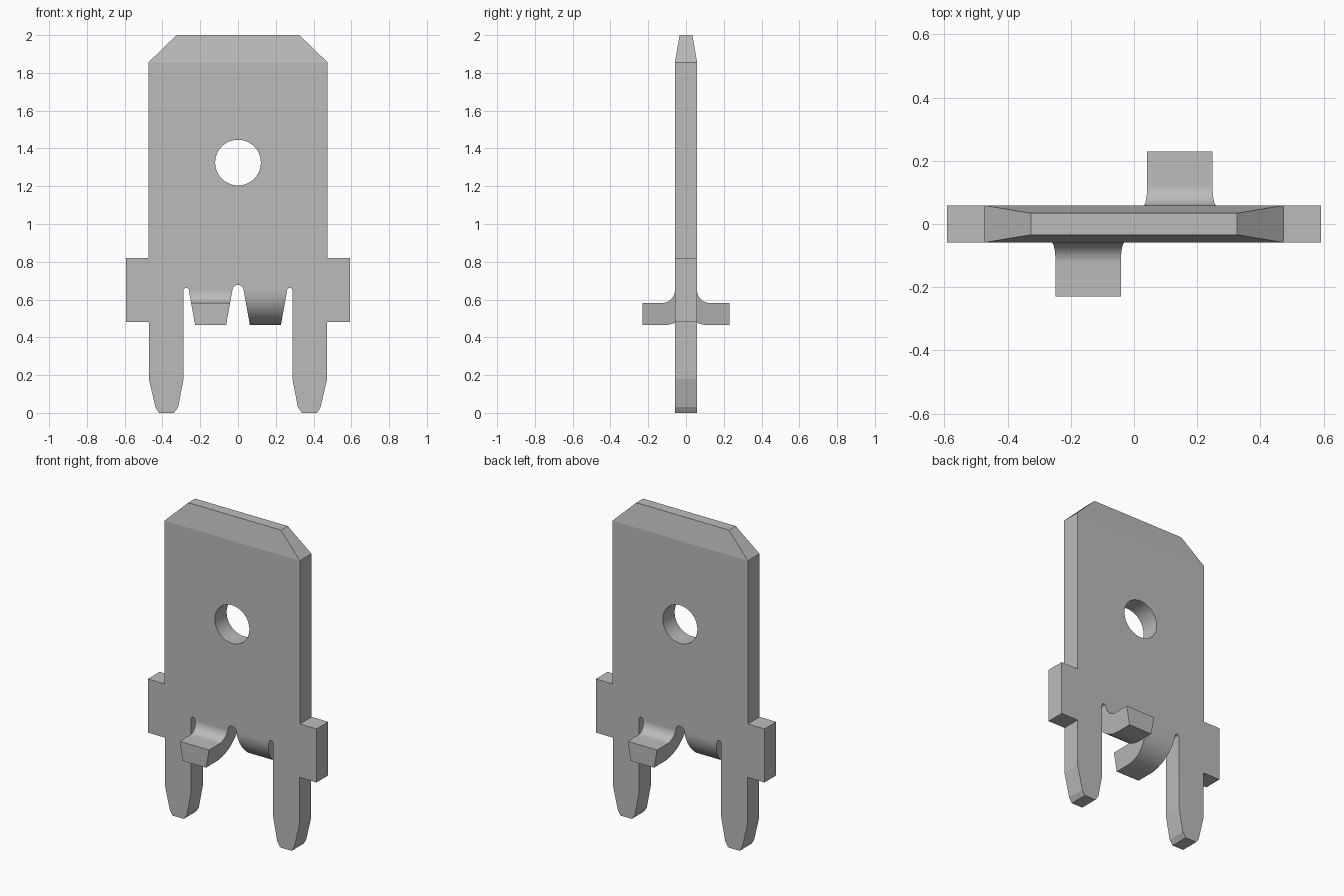
import bpy
import bmesh
import math
from mathutils import Matrix, Vector

cube = bpy.data.objects.get("Cube")
if cube:
    bpy.data.objects.remove(cube, do_unlink=True)

HALF_T = 0.059      # half sheet thickness
BEND_Z = 0.648      # height where the bent feet leave the plate
SHOULDER_Z = 1.855  # height where the lead-in taper starts
BEND_R = 0.066      # inner bend radius
FOOT_Y = 0.23       # reach of the bent feet


def arc(cx, cz, r, start, end, n):
    """Points on an arc in the xz plane, angles in degrees."""
    angles = [math.radians(start + (end - start) * i / n) for i in range(n + 1)]
    return [(cx + r * math.cos(a), cz + r * math.sin(a)) for a in angles]


def add_loop(bm, points):
    verts = [bm.verts.new((x, -HALF_T, z)) for x, z in points]
    return [bm.edges.new((v, verts[(i + 1) % len(verts)])) for i, v in enumerate(verts)]


def extrude_face(bm, face):
    """Extrude one face of the solid and return the new cap."""
    geom = bmesh.ops.extrude_face_region(bm, geom=[face])["geom"]
    if face.is_valid:
        bm.faces.remove(face)
    return next(g for g in geom if isinstance(g, bmesh.types.BMFace))


def flat_face_at(bm, z, x_sign=0):
    """Horizontal face at height z, on the given side of x = 0."""
    return next(f for f in bm.faces
                if all(abs(v.co.z - z) < 1e-4 for v in f.verts)
                and f.calc_center_median().x * x_sign >= 0)


# Half outline: centre slot, side slot, leg, shoulder, blade edge
half = arc(0, BEND_Z, 0.03, 90, 0, 8)
half += arc(0.274, BEND_Z, 0.014, 180, 0, 12)
half += [(0.288, 0.18), (0.317, 0.03), (0.339, 0), (0.418, 0), (0.437, 0.03),
         (0.472, 0.18), (0.472, 0.48), (0.592, 0.48), (0.592, 0.82),
         (0.475, 0.82), (0.475, SHOULDER_Z)]
outline = half + [(-x, z) for x, z in reversed(half[1:])]

# Sheet plate with a round hole
bm = bmesh.new()
edges = add_loop(bm, outline) + add_loop(bm, arc(0, 1.325, 0.121, 0, 352.5, 47))
bmesh.ops.triangle_fill(bm, edges=edges, use_beauty=True)
geom = bmesh.ops.extrude_face_region(bm, geom=bm.faces[:])["geom"]
bmesh.ops.translate(bm, vec=(0, 2 * HALF_T, 0),
                    verts=[g for g in geom if isinstance(g, bmesh.types.BMVert)])

# Tapered lead-in at the top
cap = extrude_face(bm, flat_face_at(bm, SHOULDER_Z))
for v in cap.verts:
    v.co = (v.co.x * 0.325 / 0.475, v.co.y * 0.034 / HALF_T, 2.0)

# Bent feet: right one curls forward, left one curls back
STEPS = 14
for side in (1, -1):
    face = flat_face_at(bm, BEND_Z, side)
    pivot = Vector((0, side * (HALF_T + BEND_R), BEND_Z))
    turn = Matrix.Rotation(side * math.pi / 2 / STEPS, 3, 'X')
    foot_verts = []
    for _ in range(STEPS):
        face = extrude_face(bm, face)
        bmesh.ops.rotate(bm, verts=face.verts[:], cent=pivot, matrix=turn)
        foot_verts += face.verts[:]
    face = extrude_face(bm, face)
    for v in face.verts:
        v.co.y = side * FOOT_Y
    foot_verts += face.verts[:]
    # Narrow the foot towards its lower side
    for v in foot_verts:
        drop = BEND_Z - v.co.z
        inner = abs(v.co.x) < 0.145
        v.co.x = side * (0.03 + 0.18 * drop if inner else 0.26 - 0.18 * drop)

bmesh.ops.recalc_face_normals(bm, faces=bm.faces[:])
mesh = bpy.data.meshes.new("blade_terminal")
bm.to_mesh(mesh)
bm.free()
terminal = bpy.data.objects.new("blade_terminal", mesh)
bpy.context.collection.objects.link(terminal)

# Plain metal colour
metal = bpy.data.materials.new("grey metal")
metal.use_nodes = True
colour = (0.5, 0.5, 0.5, 1)
metal.diffuse_color = colour
metal.node_tree.nodes["Principled BSDF"].inputs["Base Color"].default_value = colour
mesh.materials.append(metal)

# Smooth the hole and bends, keep all other edges crisp
bpy.ops.object.select_all(action='DESELECT')
terminal.select_set(True)
bpy.context.view_layer.objects.active = terminal
bpy.ops.object.shade_smooth_by_angle(angle=math.radians(9.5))
